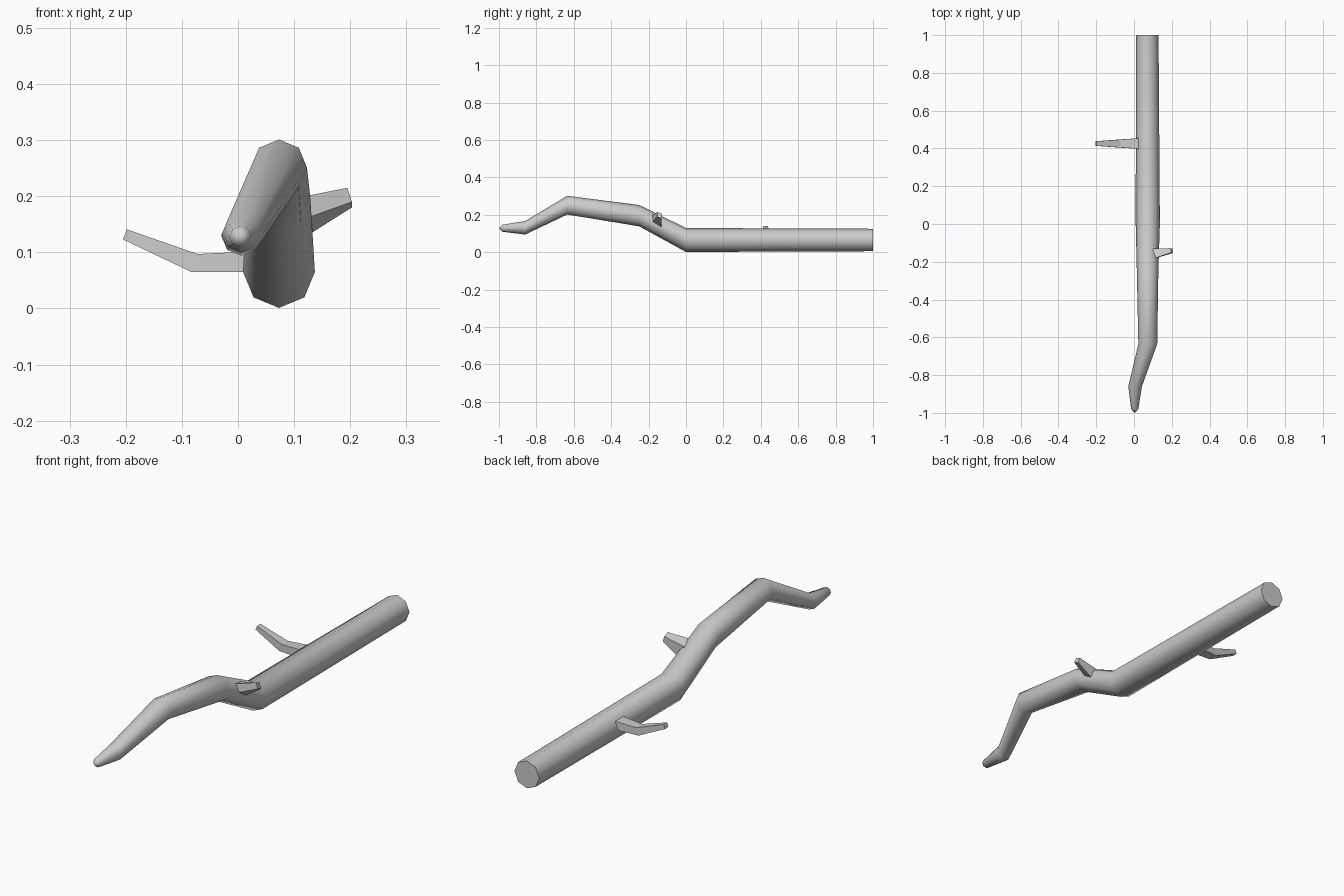
import bpy, math

if "Cube" in bpy.data.objects:
    bpy.data.objects.remove(bpy.data.objects["Cube"])


def loft(name, rings, tip=None, smooth=False):
    """Skin a list of equal-sized vertex rings; end in a cap or a point."""
    n = len(rings[0])
    verts = [v for r in rings for v in r]
    faces = []
    for i in range(len(rings) - 1):
        for j in range(n):
            k = (j + 1) % n
            a, b = i * n, (i + 1) * n
            faces.append((a + j, a + k, b + k, b + j))
    faces.append(tuple(reversed(range(n))))
    last = (len(rings) - 1) * n
    if tip:
        verts.append(tip)
        faces += [(last + j, last + (j + 1) % n, len(verts) - 1) for j in range(n)]
    else:
        faces.append(tuple(range(last, last + n)))
    mesh = bpy.data.meshes.new(name)
    mesh.from_pydata(verts, [], faces)
    obj = bpy.data.objects.new(name, mesh)
    bpy.context.collection.objects.link(obj)
    bpy.ops.object.select_all(action='DESELECT')
    bpy.context.view_layer.objects.active = obj
    obj.select_set(True)
    bpy.ops.object.mode_set(mode='EDIT')
    bpy.ops.mesh.select_all(action='SELECT')
    bpy.ops.mesh.normals_make_consistent(inside=False)
    bpy.ops.object.mode_set(mode='OBJECT')
    if smooth:
        bpy.ops.object.shade_smooth_by_angle(angle=math.radians(65))
    return obj


def octagon(x, y, z, r):
    return [(x + r * math.sin(i * math.pi / 4), y, z + r * math.cos(i * math.pi / 4))
            for i in range(8)]


# Main stick: upright octagonal sections from the cut end to the tip
path = [(0.070, 1.0, 0.065, 0.060), (0.073, 0.0, 0.065, 0.064),
        (0.072, -0.25, 0.195, 0.057), (0.073, -0.635, 0.251, 0.050),
        (0.006, -0.86, 0.130, 0.036), (0.004, -0.98, 0.128, 0.019)]
loft("stick", [octagon(*p) for p in path], tip=(0.004, -1.0, 0.128), smooth=True)

# Long bent twig on the left: x and z of lower and upper edge, half width in y
twig = [((0.05, 0.065), (0.05, 0.103), 0.030), ((-0.083, 0.065), (-0.072, 0.097), 0.021),
        ((-0.205, 0.123), (-0.198, 0.141), 0.012)]
loft("left_twig", [[(lo[0], 0.426 - w, lo[1]), (lo[0], 0.426 + w, lo[1]),
                    (up[0], 0.426 + w, up[1]), (up[0], 0.426 - w, up[1])]
                   for lo, up, w in twig])

# Short twig on the right
loft("right_twig", [
    [(0.10, -0.185, 0.153), (0.10, -0.185, 0.196), (0.10, -0.13, 0.185), (0.10, -0.13, 0.115)],
    [(0.203, -0.155, 0.190), (0.195, -0.152, 0.215), (0.195, -0.128, 0.205), (0.203, -0.13, 0.180)]])
